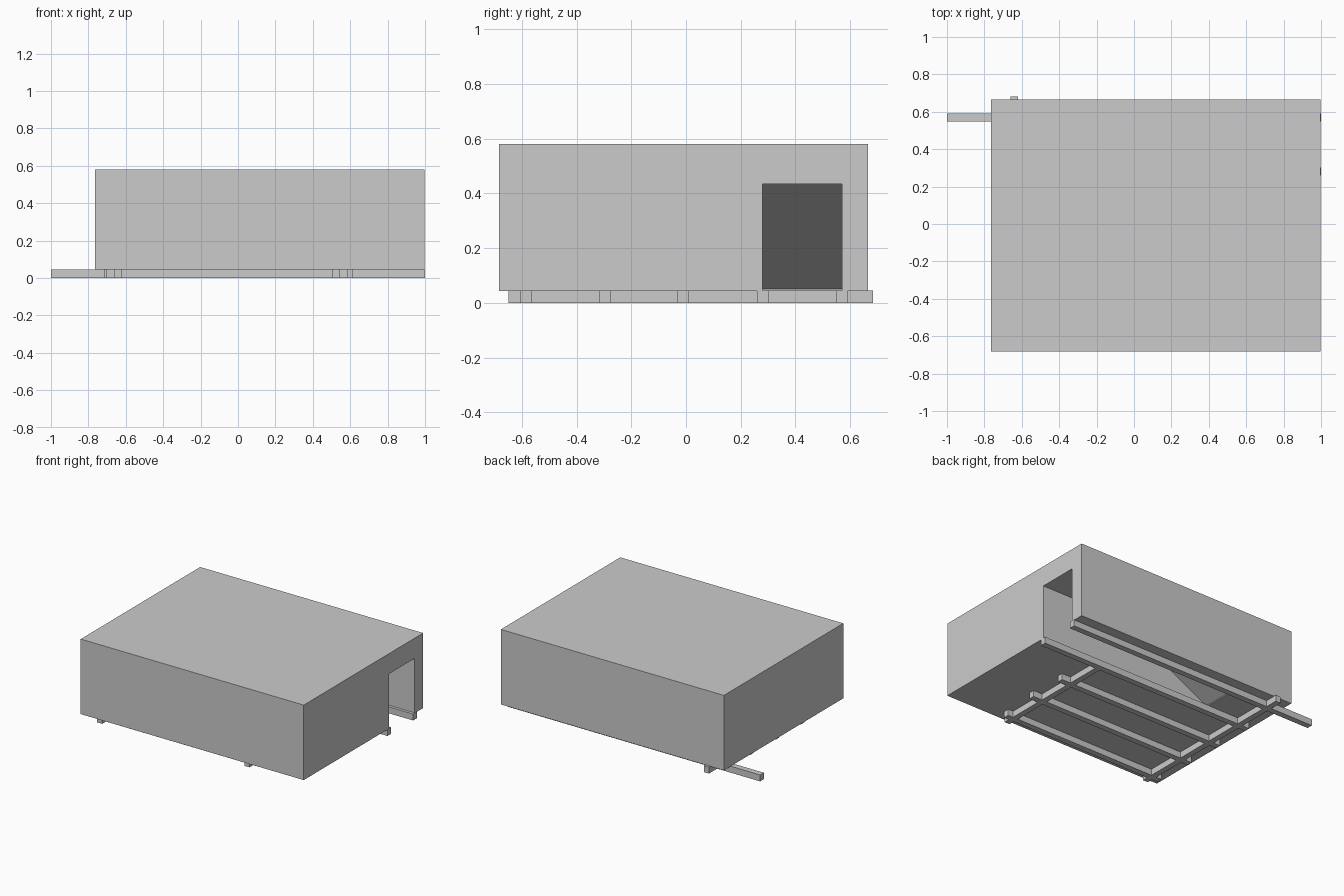
import bpy, bmesh

if "Cube" in bpy.data.objects:
    bpy.data.objects.remove(bpy.data.objects["Cube"])


def prism_xz(name, profile, y0, y1):
    """Extrude an x/z profile from y0 to y1."""
    bm = bmesh.new()
    face = bm.faces.new([bm.verts.new((x, y0, z)) for x, z in profile])
    ext = bmesh.ops.extrude_face_region(bm, geom=[face])["geom"]
    moved = [g for g in ext if isinstance(g, bmesh.types.BMVert)]
    bmesh.ops.translate(bm, verts=moved, vec=(0, y1 - y0, 0))
    bmesh.ops.recalc_face_normals(bm, faces=bm.faces)
    mesh = bpy.data.meshes.new(name)
    bm.to_mesh(mesh)
    bm.free()
    obj = bpy.data.objects.new(name, mesh)
    bpy.context.collection.objects.link(obj)
    return obj


def box(name, x, y, z):
    return prism_xz(name, [(x[0], z[0]), (x[1], z[0]), (x[1], z[1]), (x[0], z[1])], *y)


BEAM_H = 0.046
BEAM_W = 0.042

# Main block
body = box("body", (-0.765, 0.998), (-0.683, 0.665), (0.044, 0.58))

# Passage open at the right side and underneath, with a ceiling sloping down inside
cutter = prism_xz("passage_cutter",
                  [(1.2, 0.435), (0.39, 0.435), (-0.374, 0.051), (-0.374, -0.1), (1.2, -0.1)],
                  0.28, 0.57)
cutter.hide_render = True
mod = body.modifiers.new("passage", 'BOOLEAN')
mod.operation = 'DIFFERENCE'
mod.solver = 'EXACT'
mod.object = cutter
bpy.context.view_layer.objects.active = body
bpy.ops.object.modifier_apply(modifier=mod.name)
bpy.data.objects.remove(cutter)

# Long beams under the block: centre y, start x, end x
beams = [(-0.585, -0.705, 0.585), (-0.295, -0.715, 0.615), (-0.01, -0.715, 0.615),
         (0.28, -0.715, 1.0), (0.57, -1.0, 1.0)]
for i, (y, x0, x1) in enumerate(beams):
    box(f"long_beam_{i + 1}", (x0, x1), (y - BEAM_W / 2, y + BEAM_W / 2), (0, BEAM_H))

# Cross beams: centre x, end y
for i, (x, y1) in enumerate([(-0.64, 0.683), (0.524, 0.26)]):
    box(f"cross_beam_{i + 1}", (x - 0.02, x + 0.02), (-0.648, y1), (0, BEAM_H))
